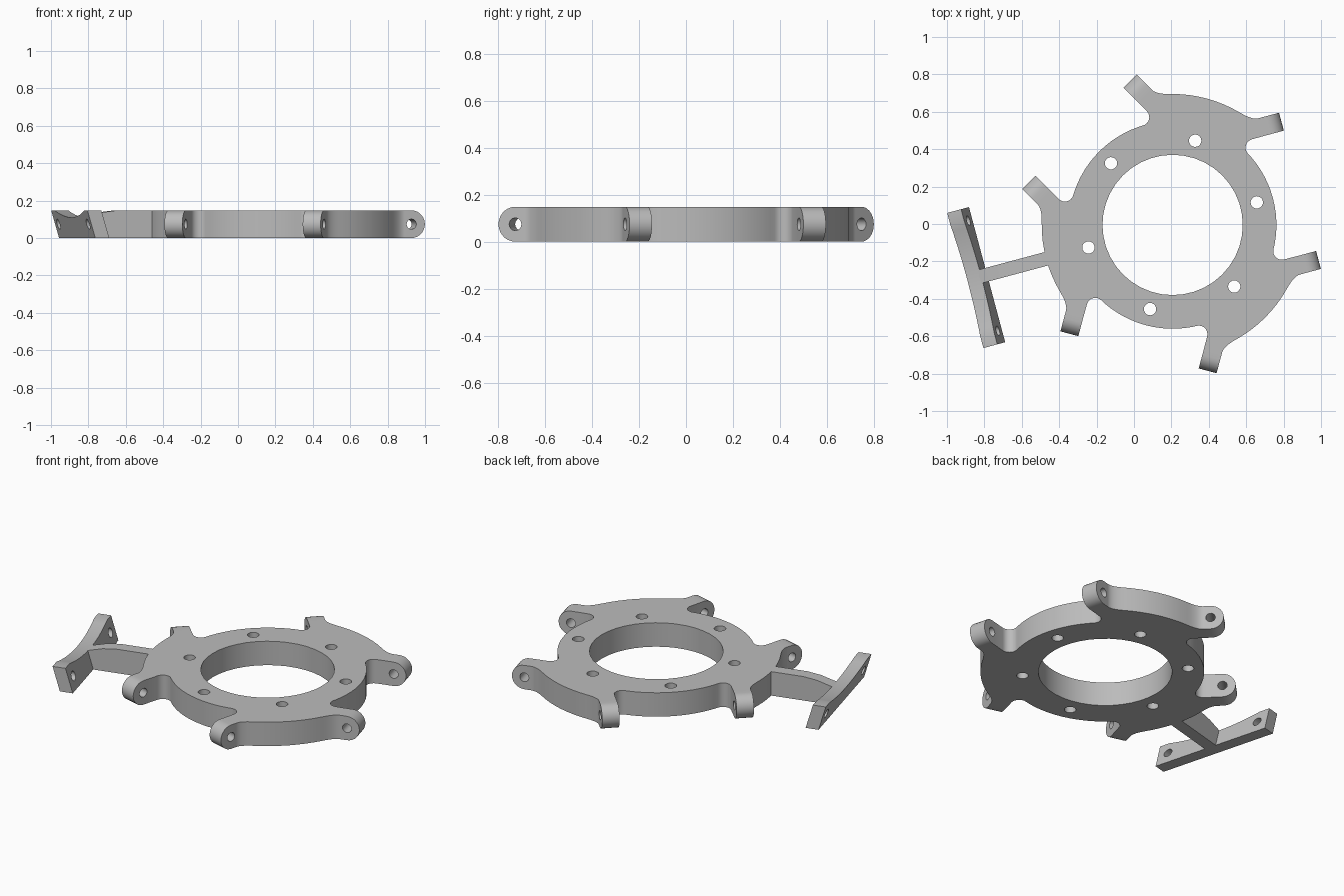
import bpy, bmesh
from math import radians, cos, sin, pi
from mathutils import Vector, Matrix

if "Cube" in bpy.data.objects:
    bpy.data.objects.remove(bpy.data.objects["Cube"])

H = 0.148                       # overall thickness
CENTRE = Vector((0.2065, -0.005, 0))
UP = Vector((0, 0, 1))

grey = bpy.data.materials.new("light_grey")
grey.use_nodes = True
grey.diffuse_color = (0.5, 0.5, 0.5, 1)
grey.node_tree.nodes["Principled BSDF"].inputs["Base Color"].default_value = (0.5, 0.5, 0.5, 1)


def arc(cx, cy, r, a0, a1, n):
    """Points along an arc, angles in degrees."""
    return [Vector((cx + r * cos(radians(a0 + (a1 - a0) * i / n)),
                    cy + r * sin(radians(a0 + (a1 - a0) * i / n)))) for i in range(n + 1)]


def circle(cx, cy, r, n):
    return arc(cx, cy, r, 0, 360, n)[:-1]


def direction(deg):
    return Vector((cos(radians(deg)), sin(radians(deg)), 0))


def plate(name, loops, thick, origin, ax, ay, az):
    """Filled outline with holes, extruded and placed on the given axes."""
    cu = bpy.data.curves.new(name, 'CURVE')
    cu.dimensions, cu.fill_mode, cu.extrude = '2D', 'BOTH', thick / 2
    for pts in loops:
        sp = cu.splines.new('POLY')
        sp.points.add(len(pts) - 1)
        for p, q in zip(sp.points, pts):
            p.co = (q[0], q[1], 0, 1)
        sp.use_cyclic_u = True
    tmp = bpy.data.objects.new("outline_tmp", cu)
    bpy.context.collection.objects.link(tmp)
    dg = bpy.context.evaluated_depsgraph_get()
    me = bpy.data.meshes.new_from_object(tmp.evaluated_get(dg))
    bpy.data.objects.remove(tmp)
    m = Matrix((ax, ay, az)).transposed().to_4x4()
    me.transform(Matrix.Translation(origin) @ m)
    bm = bmesh.new()
    bm.from_mesh(me)
    bmesh.ops.remove_doubles(bm, verts=bm.verts, dist=0.0003)
    bmesh.ops.recalc_face_normals(bm, faces=bm.faces)
    bm.to_mesh(me)
    bm.free()
    me.name = name
    me.materials.clear()
    me.materials.append(grey)
    ob = bpy.data.objects.new(name, me)
    bpy.context.collection.objects.link(ob)
    bpy.ops.object.select_all(action='DESELECT')
    ob.select_set(True)
    bpy.context.view_layer.objects.active = ob
    bpy.ops.object.shade_smooth_by_angle(angle=radians(30))
    return ob


# Half of one repeating sector: wide rim, filleted arm, then narrow rim
LUG = 0.11
WIDTH = 0.099
d, n = Vector((0.5, 0.866)), Vector((0.866, -0.5))
tip = 0.802 * Vector((cos(radians(31.5)), sin(radians(31.5))))
root = tip - d * LUG


def fillet(a, c, b, k=6):
    return [a * (1 - t) ** 2 + c * 2 * t * (1 - t) + b * t * t
            for t in (i / k for i in range(k + 1))]


rim = arc(0, 0, 0.70, 0, 16, 4)
outer_end = root + n * WIDTH / 2 - d * 0.008
half = rim[:-1] + fillet(rim[-1], Vector((0.653, 0.262)), outer_end)
half += [root + n * WIDTH / 2, root - n * WIDTH / 2]
half += arc(0.512, 0.314, 0.046, -30, -148.5, 8)
half += arc(0, 0, 0.555, 34, 60, 6)
mirrored = [Vector((p.x, -p.y)) for p in reversed(half[1:])]
sector = mirrored[1:] + half

outline = []
for axis in (75, 195, 315):
    rot = Matrix.Rotation(radians(axis), 2)
    outline += [rot @ p for p in sector]

# Ring body with centre opening and six bolt holes
holes = [circle(0, 0, 0.375, 40)]
for k in range(6):
    b = direction(15 + 60 * k) * 0.466
    holes.append(circle(b.x, b.y, 0.033, 20))
plate("ring_body", [outline] + holes, H, CENTRE + UP * H / 2,
      Vector((1, 0, 0)), Vector((0, 1, 0)), UP)

# Rounded lugs with cross holes on the arm ends
R = H / 2
lug = [Vector((0, 0))] + arc(LUG - R, R, R, -90, 90, 14) + [Vector((0, H))]
for i, axis in enumerate((75, 195, 315)):
    for side, label in ((1, "a"), (-1, "b")):
        out = direction(axis + side * 60)
        pos = direction(axis + side * 31.5) * 0.802 - out * LUG
        plate(f"lug_{i + 1}{label}", [lug, circle(LUG - R, R, 0.027, 18)], WIDTH,
              CENTRE + pos, out, UP, out.cross(UP))

# Spoke reaching out to the side bracket
u, v = direction(195), direction(285)
spoke = [(0.692, 0), (1.05, 0), (1.07, 0.11), (0.97, 0.138), (0.89, H), (0.692, H)]
plate("bracket_spoke", [spoke], 0.074, CENTRE, u, UP, u.cross(UP))

# Leaning bracket with a scooped top edge and two holes
L = 0.374
top = [Vector((x, H - 0.038 * (1 - (x / 0.31) ** 2)))
       for x in (0.31 - 0.62 * i / 16 for i in range(17))]
bracket = [(-L, 0), (L, 0), (L, H)] + top + [(-L, H)]
plate("side_bracket", [bracket, circle(-0.305, R, 0.027, 18), circle(0.305, R, 0.027, 18)],
      0.077, CENTRE + u * 1.0655, v, UP + u * 0.295, u)
